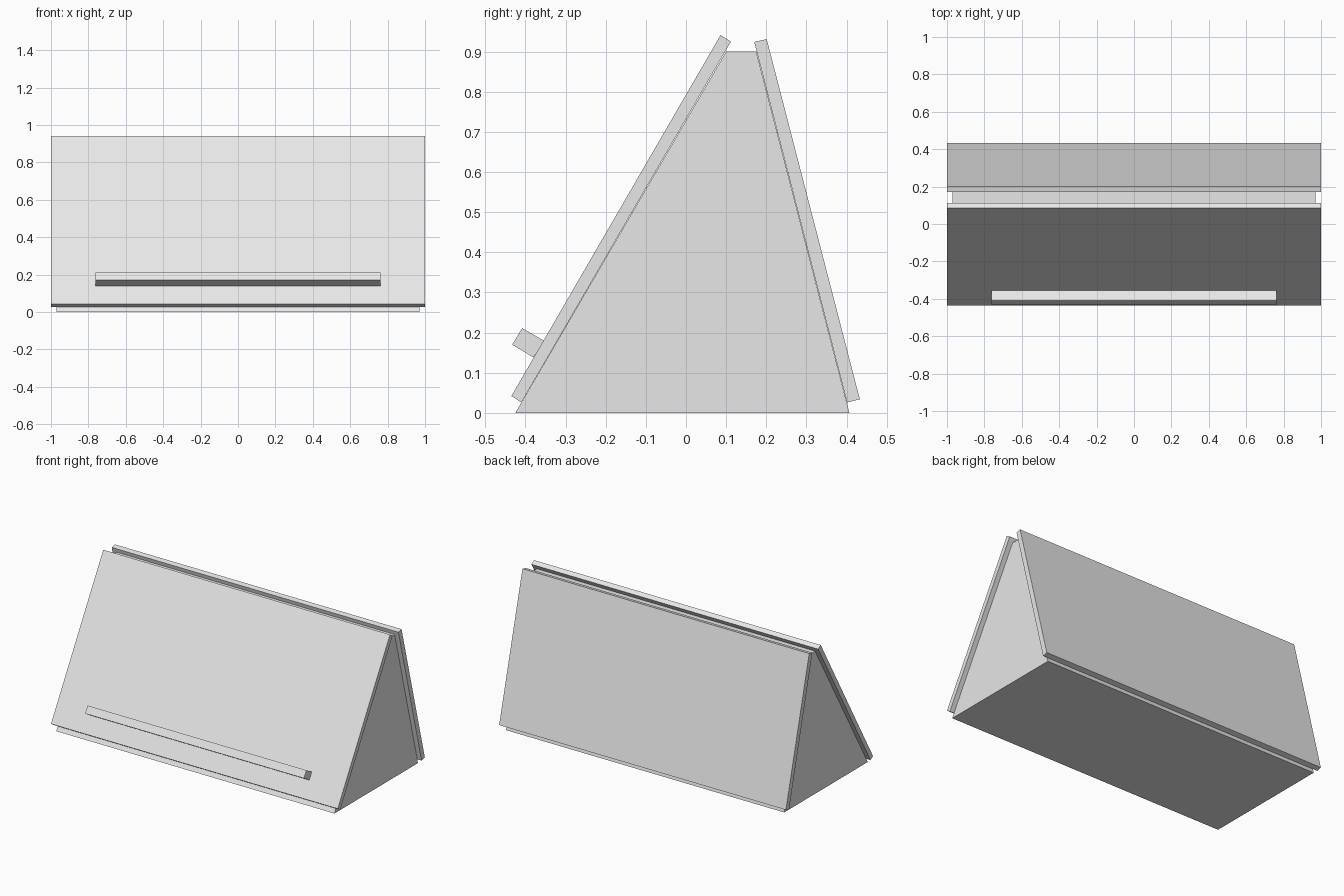
import bpy
import bmesh

cube = bpy.data.objects.get("Cube")
if cube:
    bpy.data.objects.remove(cube, do_unlink=True)

# Single plain grey finish
GREY = (0.8, 0.8, 0.8, 1.0)
grey = bpy.data.materials.new("light grey")
grey.use_nodes = True
grey.diffuse_color = GREY
grey.node_tree.nodes["Principled BSDF"].inputs["Base Color"].default_value = GREY


def extrude_profile(name, profile, half_width):
    """Extrude a (y, z) side profile along x, symmetric about x = 0."""
    bm = bmesh.new()
    face = bm.faces.new([bm.verts.new((-half_width, y, z)) for y, z in profile])
    result = bmesh.ops.extrude_face_region(bm, geom=[face])
    verts = [g for g in result["geom"] if isinstance(g, bmesh.types.BMVert)]
    bmesh.ops.translate(bm, verts=verts, vec=(2 * half_width, 0, 0))
    bmesh.ops.recalc_face_normals(bm, faces=bm.faces)
    mesh = bpy.data.meshes.new(name)
    bm.to_mesh(mesh)
    bm.free()
    mesh.materials.append(grey)
    obj = bpy.data.objects.new(name, mesh)
    bpy.context.collection.objects.link(obj)
    return obj


# Wedge-shaped core
extrude_profile("core", [(-0.425, 0), (0.407, 0), (0.175, 0.9), (0.1, 0.9)], 0.97)

# Sloping panels that overhang the core
extrude_profile("front_panel", [(-0.41, 0.026), (0.112, 0.925),
                                (0.086, 0.941), (-0.435, 0.042)], 1.0)
extrude_profile("back_panel", [(0.401, 0.026), (0.433, 0.034),
                               (0.201, 0.931), (0.17, 0.924)], 1.0)

# Ledge across the lower front panel
extrude_profile("front_ledge", [(-0.38, 0.138), (-0.354, 0.18),
                                (-0.408, 0.211), (-0.433, 0.17)], 0.763)
